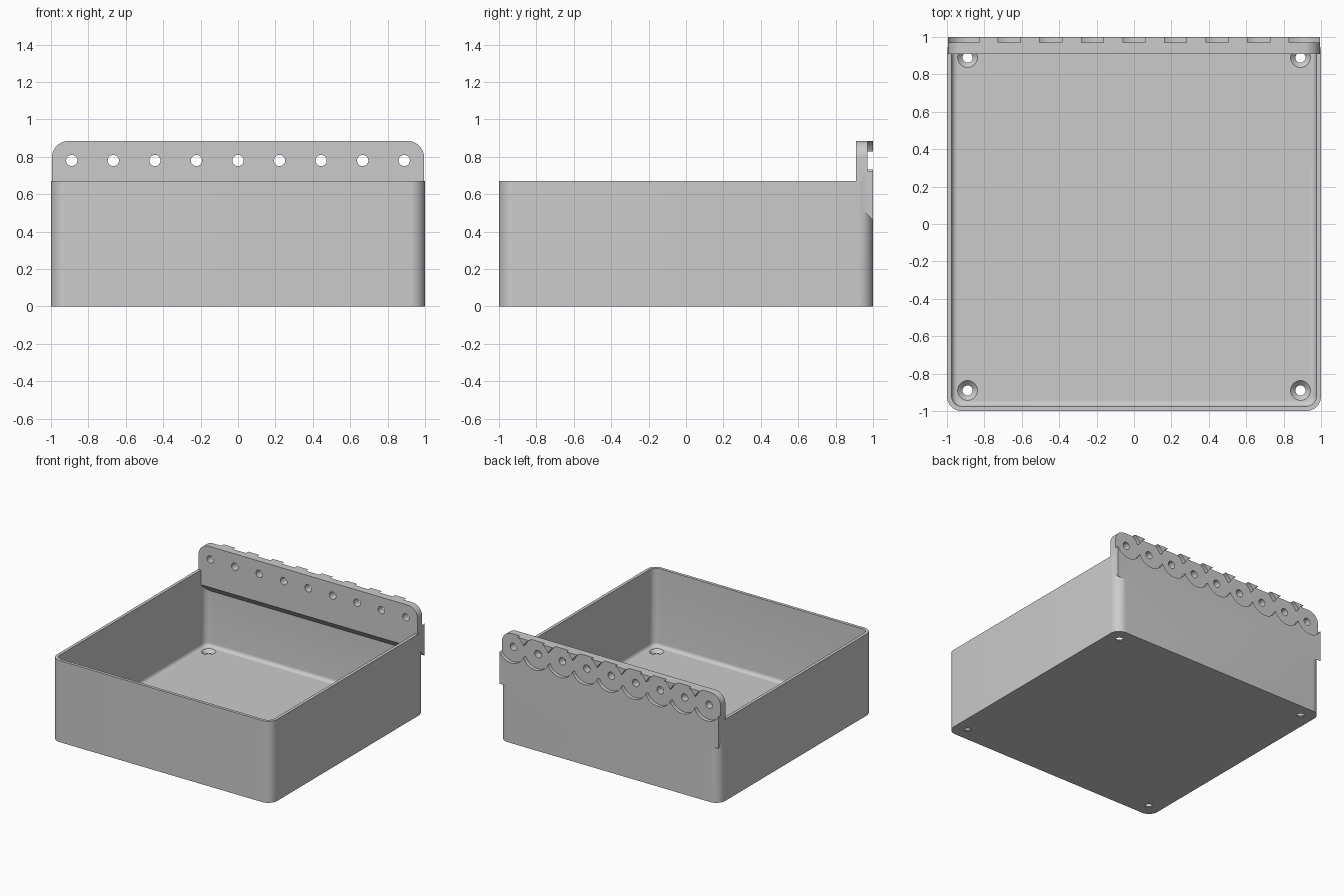
import bpy, bmesh, math
from mathutils import Vector

cube = bpy.data.objects.get("Cube")
if cube:
    bpy.data.objects.remove(cube)

HEIGHT, WALL, FLOOR, FILLET = 0.67, 0.025, 0.03, 0.03
PANEL_TOP, HOLE_Z, PITCH = 0.885, 0.78, 2 / 9

grey = bpy.data.materials.new("plain grey")
grey.use_nodes = True
grey.diffuse_color = (0.6, 0.6, 0.6, 1)
grey.node_tree.nodes["Principled BSDF"].inputs["Base Color"].default_value = grey.diffuse_color


def loft(bm, rings):
    """Skin a stack of closed rings and cap both ends."""
    rows = [[bm.verts.new(p) for p in ring] for ring in rings]
    n = len(rows[0])
    for a, b in zip(rows, rows[1:]):
        for i in range(n):
            j = (i + 1) % n
            bm.faces.new((a[i], a[j], b[j], b[i]))
    bm.faces.new(rows[0][::-1])
    bm.faces.new(rows[-1])


def finish(bm, name):
    bmesh.ops.recalc_face_normals(bm, faces=bm.faces)
    mesh = bpy.data.meshes.new(name)
    bm.to_mesh(mesh)
    bm.free()
    mesh.materials.append(grey)
    obj = bpy.data.objects.new(name, mesh)
    bpy.context.collection.objects.link(obj)
    return obj


def rounded_square(half, radius, z, steps=10):
    ring = []
    for k in range(4):
        mid = math.radians(45 + 90 * k)
        c = Vector((math.copysign(half - radius, math.cos(mid)),
                    math.copysign(half - radius, math.sin(mid)), z))
        for s in range(steps + 1):
            a = math.radians(90 * k + 90 * s / steps)
            ring.append(c + radius * Vector((math.cos(a), math.sin(a), 0)))
    return ring


def lathes(name, centres, profile, along_y=False, n=40):
    """One turned cutter per centre; profile is (radius, distance along axis)."""
    bm = bmesh.new()
    for c in centres:
        rings = []
        for r, h in profile:
            ring = []
            for i in range(n):
                a = math.tau * (i + 0.5) / n
                u, v = r * math.cos(a), r * math.sin(a)
                ring.append(Vector(c) + Vector((u, h, v) if along_y else (u, v, h)))
            rings.append(ring)
        loft(bm, rings)
    obj = finish(bm, name)
    obj.hide_render = True
    return obj


# Open tray with rounded corners and a fillet around the floor
inner, corner = 1 - WALL, 0.08
rings = [rounded_square(1, corner, 0), rounded_square(1, corner, HEIGHT),
         rounded_square(inner, corner - WALL, HEIGHT)]
for s in range(7):
    a = math.radians(15 * s)
    inset = FILLET * (1 - math.cos(a))
    rings.append(rounded_square(inner - inset, corner - WALL - inset,
                                FLOOR + FILLET * (1 - math.sin(a))))
bm = bmesh.new()
loft(bm, rings)
tray = finish(bm, "storage_tray")

# Hanging panel: sloped underside, rounded top corners
bm = bmesh.new()
section = [(0.91, 0.55), (0.91, PANEL_TOP), (1, PANEL_TOP), (1, 0.46)]
loft(bm, [[(x, y, z) for y, z in section] for x in (-0.995, 0.995)])
ends = [e for e in bm.edges
        if all(v.co.z > 0.8 for v in e.verts) and e.verts[0].co.x == e.verts[1].co.x]
bmesh.ops.bevel(bm, geom=ends, offset=0.09, segments=10, profile=0.5, affect='EDGES')
panel = finish(bm, "hanging_panel")
panel.hide_render = True

# Round recesses with bores, split in two sets because neighbours overlap
bore = [(0.03, -0.2), (0.03, -0.03), (0.121, -0.03), (0.121, 0.1)]
spots = [(PITCH * i, 1, HOLE_Z) for i in range(-4, 5)]
even = lathes("recess_cutter_a", spots[::2], bore, True)
odd = lathes("recess_cutter_b", spots[1::2], bore, True)

# Countersunk screw holes in the floor corners
sink = [(0.027, -0.1), (0.027, 0.004), (0.053, FLOOR), (0.053, FLOOR + 0.02)]
screws = lathes("screw_cutter", [(x, y, 0) for x in (-0.89, 0.89) for y in (-0.89, 0.89)], sink)

# Join the panel, cut the holes, then keep only the finished tray
helpers = [(panel, 'UNION'), (even, 'DIFFERENCE'), (odd, 'DIFFERENCE'), (screws, 'DIFFERENCE')]
for helper, operation in helpers:
    mod = tray.modifiers.new(helper.name, 'BOOLEAN')
    mod.object, mod.operation, mod.solver = helper, operation, 'EXACT'
bpy.context.view_layer.update()
result = bpy.data.meshes.new_from_object(tray.evaluated_get(bpy.context.evaluated_depsgraph_get()))
tray.modifiers.clear()
tray.data = result
for helper, _ in helpers:
    bpy.data.objects.remove(helper)

bpy.ops.object.select_all(action='DESELECT')
tray.select_set(True)
bpy.context.view_layer.objects.active = tray
bpy.ops.object.shade_smooth_by_angle(angle=math.radians(30))
